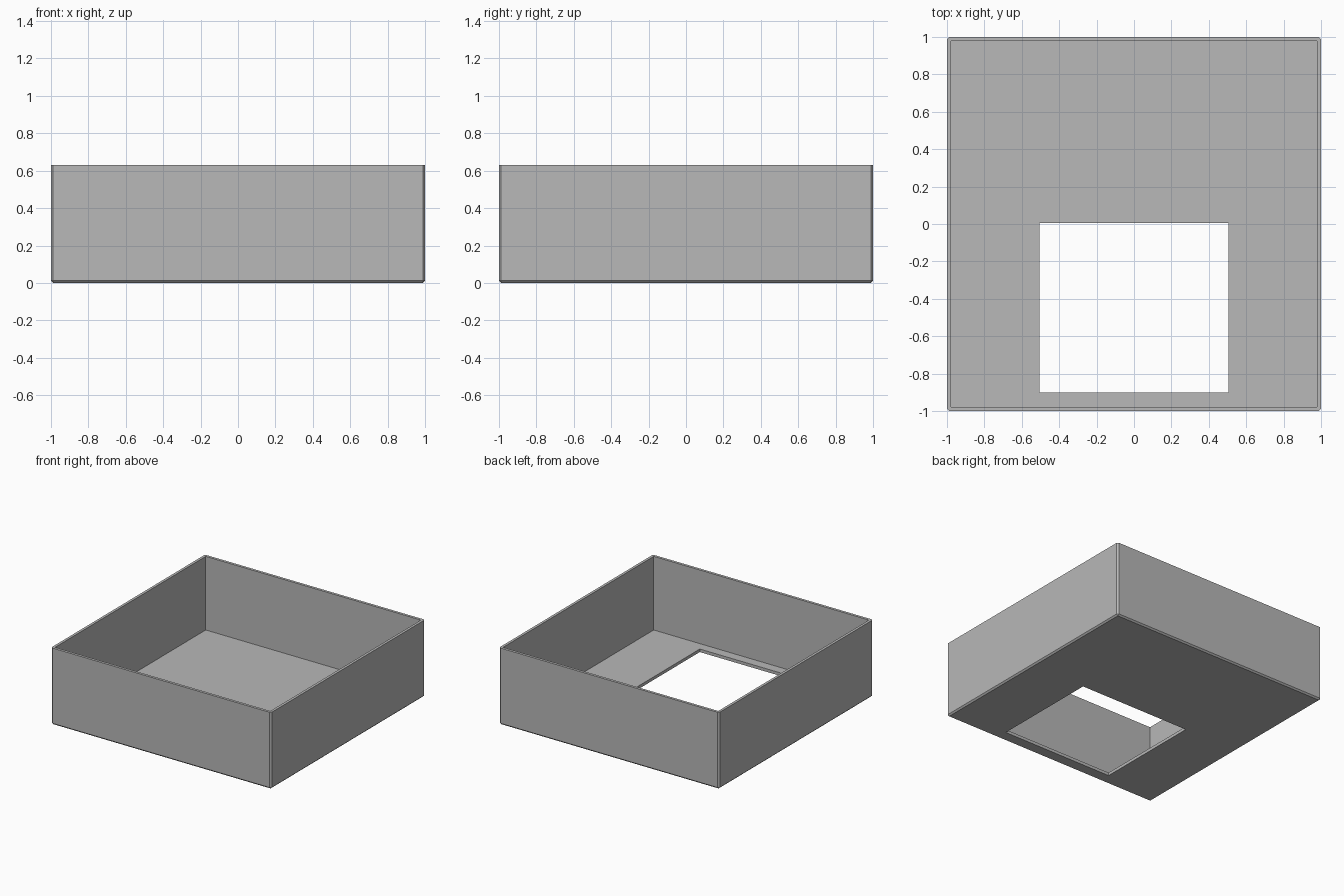
import bpy
import bmesh
from mathutils import Vector

if "Cube" in bpy.data.objects:
    bpy.data.objects.remove(bpy.data.objects["Cube"], do_unlink=True)

HEIGHT = 0.63
WALL = 0.022
FLOOR = 0.025
CHAMFER = 0.012

grey = bpy.data.materials.new("plain_grey")
grey.use_nodes = True
colour = (0.48, 0.48, 0.48, 1)
grey.diffuse_color = colour
grey.node_tree.nodes["Principled BSDF"].inputs["Base Color"].default_value = colour


def make_box(name, low, high, chamfer=0):
    """Box between two corners, with all edges but the top rim chamfered."""
    low, high = Vector(low), Vector(high)
    bm = bmesh.new()
    bmesh.ops.create_cube(bm, size=1)
    for v in bm.verts:
        v.co = (low + high) / 2 + v.co * (high - low)
    if chamfer:
        edges = [e for e in bm.edges
                 if any(v.co.z < high.z - chamfer for v in e.verts)]
        bmesh.ops.bevel(bm, geom=edges, offset=chamfer, segments=1,
                        profile=0.5, affect='EDGES')
    mesh = bpy.data.meshes.new(name)
    bm.to_mesh(mesh)
    bm.free()
    mesh.materials.append(grey)
    obj = bpy.data.objects.new(name, mesh)
    bpy.context.collection.objects.link(obj)
    return obj


def cut(target, cutter):
    """Subtract the cutter from the target, then discard it."""
    cutter.hide_render = True
    mod = target.modifiers.new("cut", 'BOOLEAN')
    mod.operation = 'DIFFERENCE'
    mod.solver = 'EXACT'
    mod.object = cutter
    bpy.context.view_layer.objects.active = target
    bpy.ops.object.modifier_apply(modifier=mod.name)
    bpy.data.objects.remove(cutter, do_unlink=True)


# Open tray with chamfered corners and bottom edges
tray = make_box("open_tray", (-1, -1, 0), (1, 1, HEIGHT), CHAMFER)

# Hollow interior
inner = 1 - WALL
cut(tray, make_box("cavity_cutter", (-inner, -inner, FLOOR), (inner, inner, 1)))

# Square opening in the front half of the floor
cut(tray, make_box("opening_cutter", (-0.505, -0.9, -0.1), (0.505, 0.005, 0.1)))
